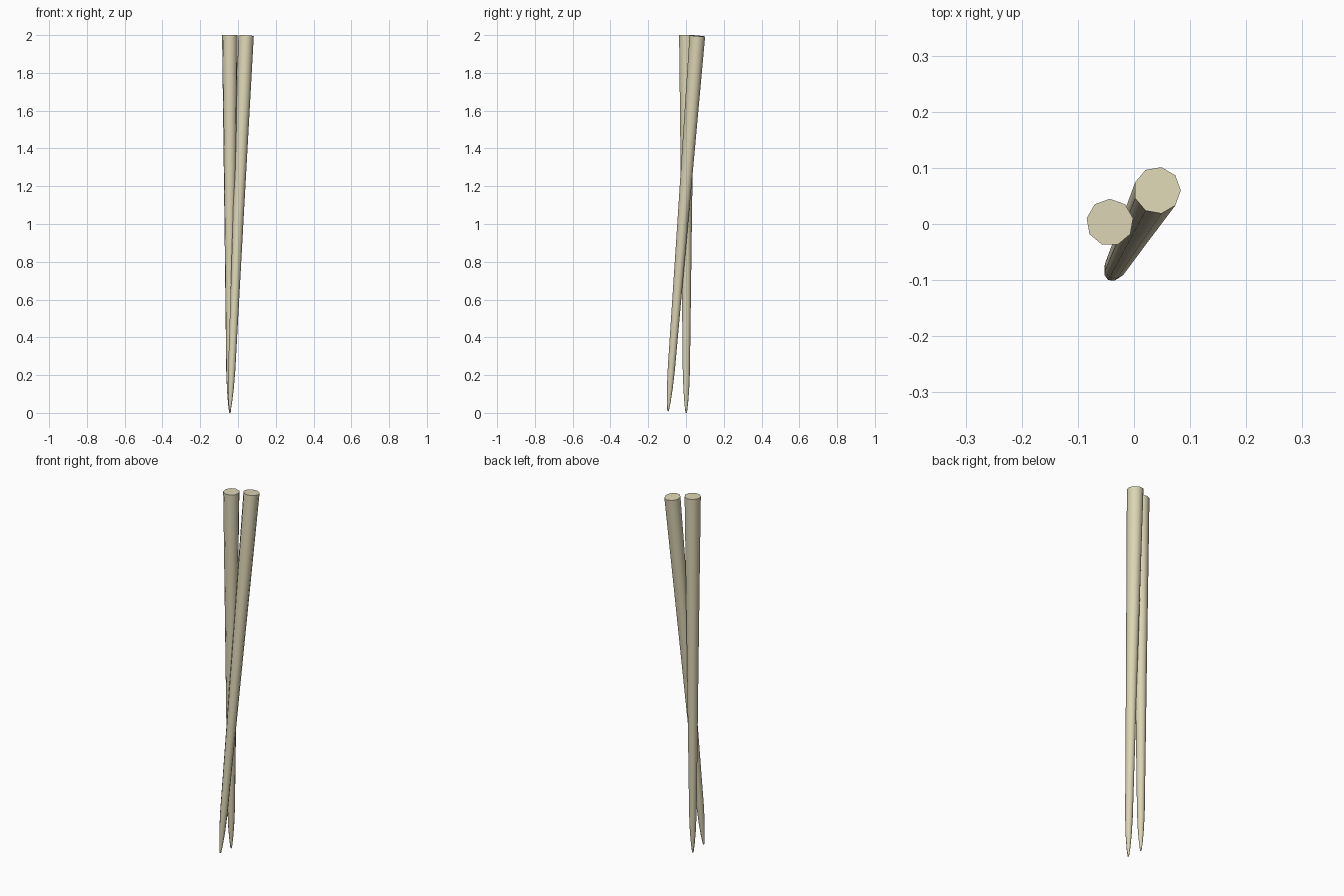
import bpy, bmesh, math
from mathutils import Vector, Matrix

if "Cube" in bpy.data.objects:
    bpy.data.objects.remove(bpy.data.objects["Cube"])

SIDES = 9
# (fraction of length, radius) from tip to butt
PROFILE = [(0.0, 0.004), (0.025, 0.010), (0.06, 0.0155), (0.11, 0.0195),
           (0.5, 0.029), (1.0, 0.042)]

mat = bpy.data.materials.new("pale_wood")
mat.diffuse_color = (0.72, 0.67, 0.46, 1)
mat.use_nodes = True
mat.node_tree.nodes["Principled BSDF"].inputs["Base Color"].default_value = mat.diffuse_color


def stick(name, tip, butt, spin):
    """Tapered nine-sided stick from tip to butt."""
    tip, butt = Vector(tip), Vector(butt)
    axis = butt - tip
    turn = Vector((0, 0, 1)).rotation_difference(axis).to_matrix()
    bm = bmesh.new()
    rings = []
    for t, r in PROFILE:
        ring = []
        for i in range(SIDES):
            a = spin + i * math.tau / SIDES
            p = turn @ Vector((r * math.cos(a), r * math.sin(a), t * axis.length))
            ring.append(bm.verts.new(tip + p))
        rings.append(ring)
    for low, high in zip(rings, rings[1:]):
        for i in range(SIDES):
            j = (i + 1) % SIDES
            bm.faces.new((low[i], low[j], high[j], high[i]))
    bm.faces.new(rings[0][::-1])
    bm.faces.new(rings[-1])
    mesh = bpy.data.meshes.new(name)
    bm.to_mesh(mesh)
    bm.free()
    obj = bpy.data.objects.new(name, mesh)
    bpy.context.collection.objects.link(obj)
    mesh.materials.append(mat)
    bpy.context.view_layer.objects.active = obj
    bpy.ops.object.select_all(action='DESELECT')
    obj.select_set(True)
    bpy.ops.object.shade_smooth_by_angle(angle=math.radians(60))


# Upright stick and the leaning stick crossing it
stick("upright_chopstick", (-0.043, 0.001, 0.0), (-0.043, 0.003, 2.0), math.pi / 2)
stick("leaning_chopstick", (-0.043, -0.095, 0.009), (0.0415, 0.06, 1.996), 0.0)
